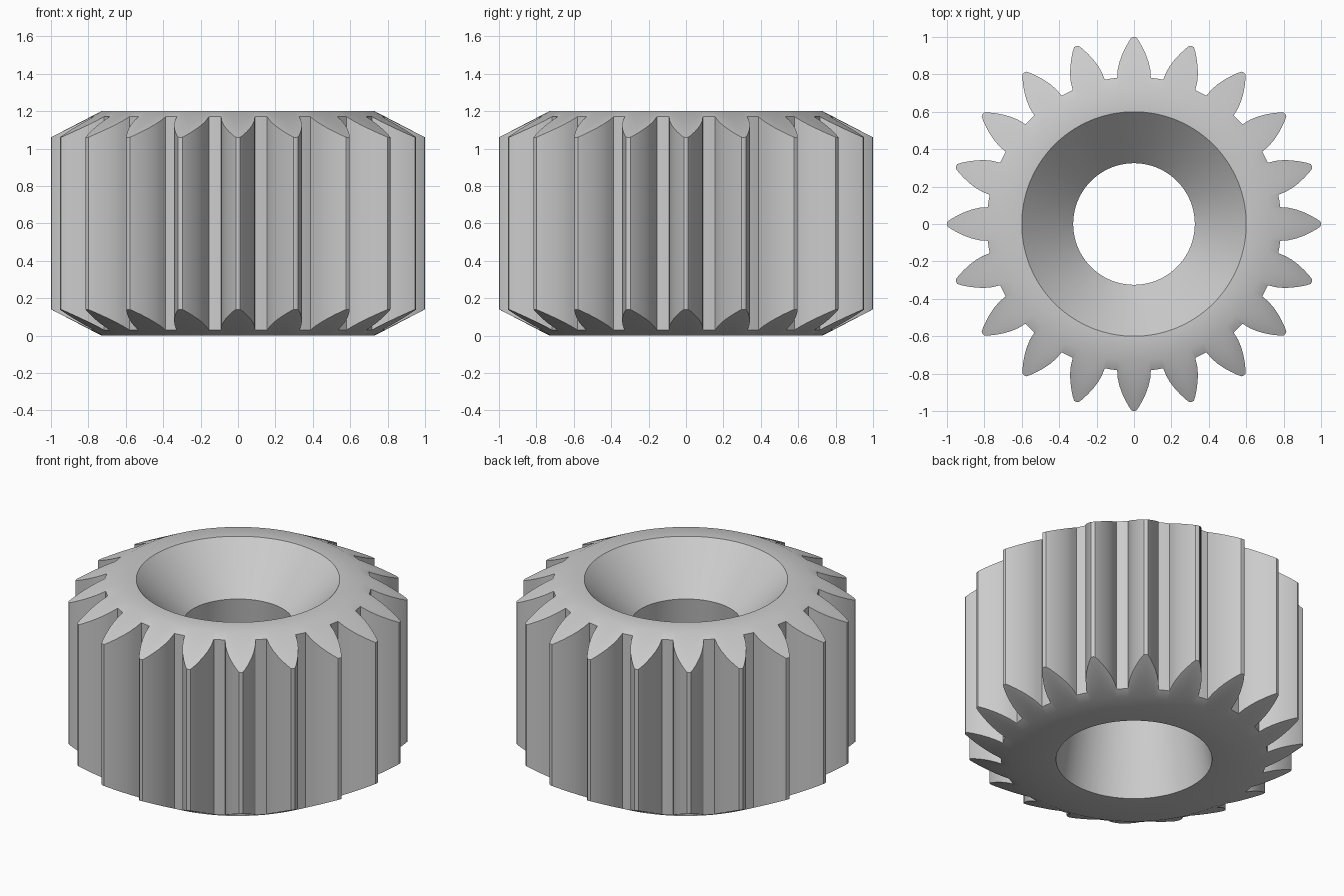
import bpy, bmesh, math

cube = bpy.data.objects.get("Cube")
if cube:
    bpy.data.objects.remove(cube, do_unlink=True)

TEETH = 20
HEIGHT = 1.2
CHAMFER_R = 0.73      # where the sloped rim starts
SLOPE = 0.52          # drop of the rim per unit of radius

# Half tooth outline: (half width, distance from the axis), root to tip
HALF_TOOTH = [(0.09, 0.782), (0.087, 0.825), (0.078, 0.865), (0.064, 0.905),
              (0.045, 0.945), (0.027, 0.977), (0.012, 0.998)]


def gear_outline():
    """Whole tooth outline as (angle, radius) pairs."""
    half = [(math.atan2(w, d), math.hypot(w, d)) for w, d in HALF_TOOTH]
    pitch = math.tau / TEETH
    tooth = [(-a, r) for a, r in half] + [(0, 1.0)]
    tooth += [(a, r) for a, r in reversed(half)]
    tooth.append((pitch / 2, half[0][1]))          # middle of the root
    return [(a + i * pitch, r) for i in range(TEETH) for a, r in tooth]


OUTLINE = gear_outline()


def ring(bm, place):
    """One loop of vertices; place(outline radius) gives radius and height."""
    loop = []
    for a, r in OUTLINE:
        radius, z = place(r)
        loop.append(bm.verts.new((radius * math.cos(a), radius * math.sin(a), z)))
    return loop


def rim_drop(r):
    return (r - CHAMFER_R) * SLOPE


# Closed section: base, sloped rim, tooth walls, sloped rim, top, countersink, bore
bm = bmesh.new()
rings = [ring(bm, place) for place in (
    lambda r: (0.46, 0),
    lambda r: (CHAMFER_R, 0),
    lambda r: (r, rim_drop(r)),
    lambda r: (r, HEIGHT - rim_drop(r)),
    lambda r: (CHAMFER_R, HEIGHT),
    lambda r: (0.6, HEIGHT),
    lambda r: (0.325, 0.92),
)]
n = len(OUTLINE)
for k, lower in enumerate(rings):
    upper = rings[(k + 1) % len(rings)]
    for i in range(n):
        j = (i + 1) % n
        bm.faces.new((lower[i], lower[j], upper[j], upper[i]))
bmesh.ops.recalc_face_normals(bm, faces=bm.faces)

mesh = bpy.data.meshes.new("gear")
bm.to_mesh(mesh)
bm.free()
gear = bpy.data.objects.new("gear", mesh)
bpy.context.collection.objects.link(gear)

# Plain grey metal
grey = bpy.data.materials.new("grey")
grey.use_nodes = True
colour = (0.6, 0.6, 0.6, 1)
grey.diffuse_color = colour
grey.node_tree.nodes["Principled BSDF"].inputs["Base Color"].default_value = colour
mesh.materials.append(grey)

# Smooth curves, sharp tooth edges
bpy.ops.object.select_all(action='DESELECT')
gear.select_set(True)
bpy.context.view_layer.objects.active = gear
bpy.ops.object.shade_smooth_by_angle(angle=math.radians(30))
